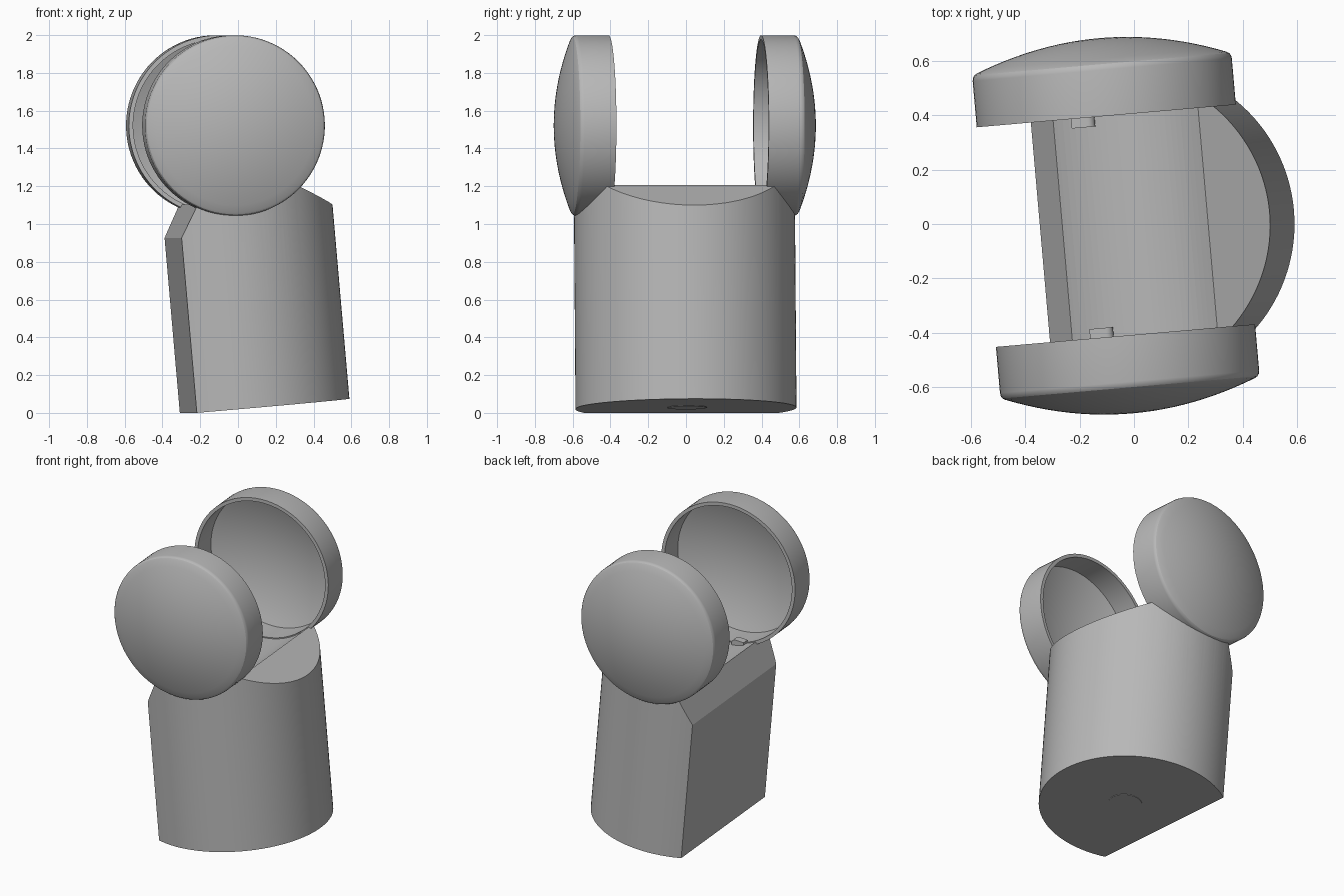
import bpy, bmesh, math
from mathutils import Matrix, Vector

cube = bpy.data.objects.get("Cube")
if cube:
    bpy.data.objects.remove(cube, do_unlink=True)

# The whole model leans and turns by five degrees
TILT = math.radians(5)
PLACE = (Matrix.Translation((0.007, 0, 0.024))
         @ Matrix.Rotation(TILT, 4, 'Z') @ Matrix.Rotation(-TILT, 4, 'Y'))
R_BODY, R_CAP, R_TROUGH = 0.585, 0.478, 0.462
HUB = Vector((0.057, 0, 1.498))

grey = bpy.data.materials.new("plain grey")
grey.use_nodes = True
colour = (0.48, 0.48, 0.48, 1)
grey.diffuse_color = colour
grey.node_tree.nodes["Principled BSDF"].inputs["Base Color"].default_value = colour


def add_object(name, bm, place=PLACE):
    bmesh.ops.recalc_face_normals(bm, faces=bm.faces)
    mesh = bpy.data.meshes.new(name)
    bm.to_mesh(mesh)
    bm.free()
    mesh.materials.append(grey)
    obj = bpy.data.objects.new(name, mesh)
    bpy.context.collection.objects.link(obj)
    obj.matrix_world = place
    return obj


def smooth(obj):
    bpy.ops.object.select_all(action='DESELECT')
    obj.select_set(True)
    bpy.context.view_layer.objects.active = obj
    bpy.ops.object.shade_smooth_by_angle(angle=math.radians(25))


def cylinder(bm, radius, depth, matrix, segments=96):
    bmesh.ops.create_cone(bm, cap_ends=True, segments=segments, radius1=radius,
                          radius2=radius, depth=depth, matrix=matrix)


def slice_off(bm, point, normal):
    geom = bm.verts[:] + bm.edges[:] + bm.faces[:]
    cut = bmesh.ops.bisect_plane(bm, geom=geom, plane_co=point, plane_no=normal,
                                 clear_outer=True)
    edges = [e for e in cut["geom_cut"] if isinstance(e, bmesh.types.BMEdge)]
    bmesh.ops.contextual_create(bm, geom=edges)


# Body: round column with a flat side, a steep chamfer and a sloping shoulder
bm = bmesh.new()
cylinder(bm, R_BODY, 1.4, Matrix.Translation((0, 0, 0.7)), 128)
slice_off(bm, (-0.272, 0, 0), (-1, 0, 0))
slice_off(bm, (-0.272, 0, 0.93), (-math.cos(math.pi / 6), 0, 0.5))
slice_off(bm, (R_BODY, 0, 1.029), (0.5, 0, math.cos(math.pi / 6)))
body = add_object("body", bm)

# Round trough between the two caps
bm = bmesh.new()
cylinder(bm, R_TROUGH, 2, Matrix.Translation(HUB) @ Matrix.Rotation(math.pi / 2, 4, 'X'), 128)
cutter = add_object("trough_cutter", bm)
cutter.hide_render = True
cut = body.modifiers.new("trough", 'BOOLEAN')
cut.object = cutter
cut.solver = 'EXACT'
smooth(body)
bpy.ops.object.modifier_apply(modifier=cut.name)
bpy.data.objects.remove(cutter, do_unlink=True)


def dome(radius, edge, apex, steps=12):
    # Shallow curve from the rim to the middle
    return [(radius * (1 - i / steps), edge + (apex - edge) * (1 - (1 - i / steps) ** 2))
            for i in range(steps + 1)]


# Caps: hollow domed dishes on either side, with a rounded outer edge
outer = [(0.455, 0.405), (R_CAP, 0.405), (R_CAP, 0.575), (0.476, 0.587), (0.47, 0.596)]
profile = outer + dome(0.46, 0.602, 0.692) + dome(0.455, 0.57, 0.662)[::-1] + [outer[0]]
for name, side in (("front_cap", -1), ("back_cap", 1)):
    bm = bmesh.new()
    verts = [bm.verts.new(HUB + Vector((r, side * y, 0))) for r, y in profile]
    edges = [bm.edges.new(pair) for pair in zip(verts, verts[1:])]
    bmesh.ops.spin(bm, geom=verts + edges, cent=HUB, axis=(0, 1, 0),
                   angle=math.tau, steps=96)
    bmesh.ops.remove_doubles(bm, verts=bm.verts, dist=0.0005)
    smooth(add_object(name, bm))

    # Small stop tab in the trough beside each cap
    bm = bmesh.new()
    at = Matrix.Translation((-0.08, side * 0.395, 1.06))
    bmesh.ops.create_cube(bm, size=1, matrix=at @ Matrix.Diagonal((0.06, 0.05, 0.05, 1)))
    at = Matrix.Translation((-0.05, side * 0.395, 1.06))
    cylinder(bm, 0.025, 0.05, at @ Matrix.Rotation(math.pi / 2, 4, 'X'), 24)
    smooth(add_object(name.replace("cap", "tab"), bm))

# Round plate under the base
bm = bmesh.new()
cylinder(bm, 0.105, 0.006, Matrix.Translation((0.07, 0, 0)), 48)
smooth(add_object("base_plate", bm))
